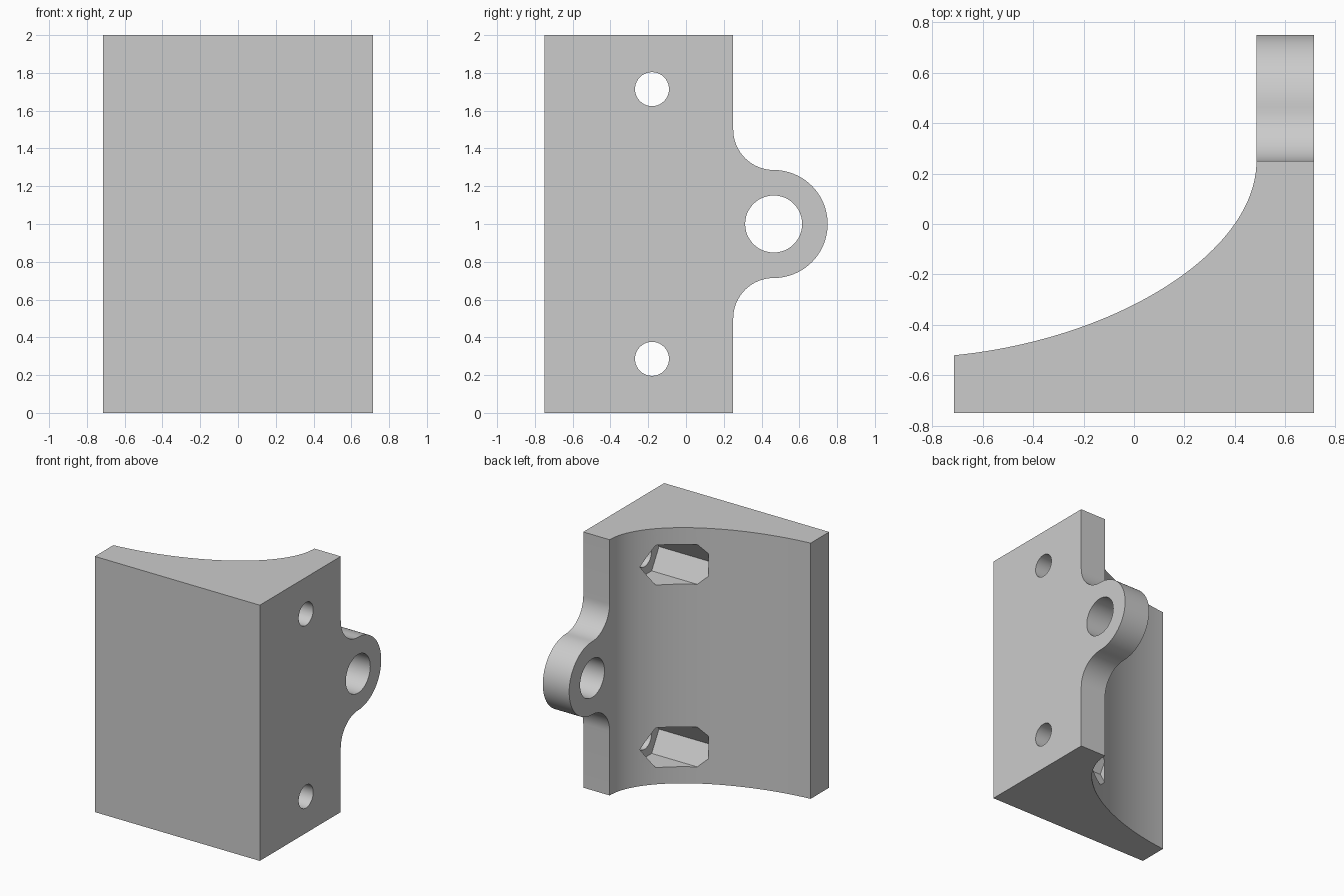
import bpy
import bmesh
from math import cos, sin, pi, radians
from mathutils import Vector
from mathutils.geometry import interpolate_bezier

cube = bpy.data.objects.get("Cube")
if cube:
    bpy.data.objects.remove(cube, do_unlink=True)

HALF = 0.714          # half width
INNER = 0.486         # inner face of the side plate
BACK = 0.25           # back edge of the side plate
HOLE_Y = -0.18
LUG_Y = 0.464

grey = bpy.data.materials.new("plain_grey")
grey.use_nodes = True
grey.diffuse_color = (0.6, 0.6, 0.6, 1)
grey.node_tree.nodes["Principled BSDF"].inputs["Base Color"].default_value = (0.6, 0.6, 0.6, 1)


def prism(name, points, offset):
    """Extrude a closed outline of 3D points along an offset."""
    bm = bmesh.new()
    face = bm.faces.new([bm.verts.new(p) for p in points])
    result = bmesh.ops.extrude_face_region(bm, geom=[face])
    moved = [v for v in result["geom"] if isinstance(v, bmesh.types.BMVert)]
    bmesh.ops.translate(bm, verts=moved, vec=offset)
    bmesh.ops.recalc_face_normals(bm, faces=bm.faces)
    mesh = bpy.data.meshes.new(name)
    bm.to_mesh(mesh)
    bm.free()
    obj = bpy.data.objects.new(name, mesh)
    bpy.context.collection.objects.link(obj)
    mesh.materials.append(grey)
    return obj


def arc(cy, cz, radius, start, end, steps):
    """Arc points in the y-z plane, angles in degrees."""
    angles = [radians(start + (end - start) * i / steps) for i in range(steps + 1)]
    return [(cy + radius * cos(a), cz + radius * sin(a)) for a in angles]


def bar(name, outline, x0, x1):
    """Prism along x from a y-z outline."""
    return prism(name, [(x0, y, z) for y, z in outline], (x1 - x0, 0, 0))


def combine(target, tool, operation):
    """Apply a boolean and discard the tool."""
    mod = target.modifiers.new("shape", "BOOLEAN")
    mod.operation = operation
    mod.solver = "EXACT"
    mod.object = tool
    bpy.context.view_layer.objects.active = target
    bpy.ops.object.modifier_apply(modifier=mod.name)
    bpy.data.objects.remove(tool, do_unlink=True)


# Plan shape: thin front lip sweeping up to the side plate
sweep = interpolate_bezier(Vector((INNER, BACK, 0)), Vector((INNER, -0.11, 0)),
                           Vector((-0.064, -0.456, 0)), Vector((-HALF, -0.521, 0)), 48)
plan = [(-HALF, -0.75), (HALF, -0.75), (HALF, 0.8), (INNER, 0.8)]
plan += [(p.x, p.y) for p in sweep]
bracket = prism("bracket", [(x, y, -0.1) for x, y in plan], (0, 0, 2.2))

# Side shape: rectangle with a filleted round lug
side = [(-0.9, 0), (BACK, 0)]
side += arc(LUG_Y, 0.5, 0.214, 180, 90, 16)
side += arc(LUG_Y, 1, 0.286, -90, 90, 40)[1:-1]
side += arc(LUG_Y, 1.5, 0.214, 270, 180, 16)
side += [(BACK, 2), (-0.9, 2)]
combine(bracket, bar("side_shape", side, -1, 1), "INTERSECT")

# Lug bore
combine(bracket, bar("lug_bore", arc(LUG_Y, 1, 0.151, 0, 360, 48)[:-1], 0.3, 1), "DIFFERENCE")

# Bolt holes with hexagonal nut pockets
for z in (0.286, 1.714):
    combine(bracket, bar("nut_pocket", arc(HOLE_Y, z, 0.18, 0, 360, 6)[:-1], 0.02, INNER), "DIFFERENCE")
    combine(bracket, bar("bolt_hole", arc(HOLE_Y, z, 0.09, 0, 360, 40)[:-1], 0.4, 1), "DIFFERENCE")

# Smooth curved faces, crisp edges
bpy.ops.object.select_all(action="DESELECT")
bracket.select_set(True)
bpy.context.view_layer.objects.active = bracket
bpy.ops.object.shade_smooth_by_angle(angle=radians(25))
